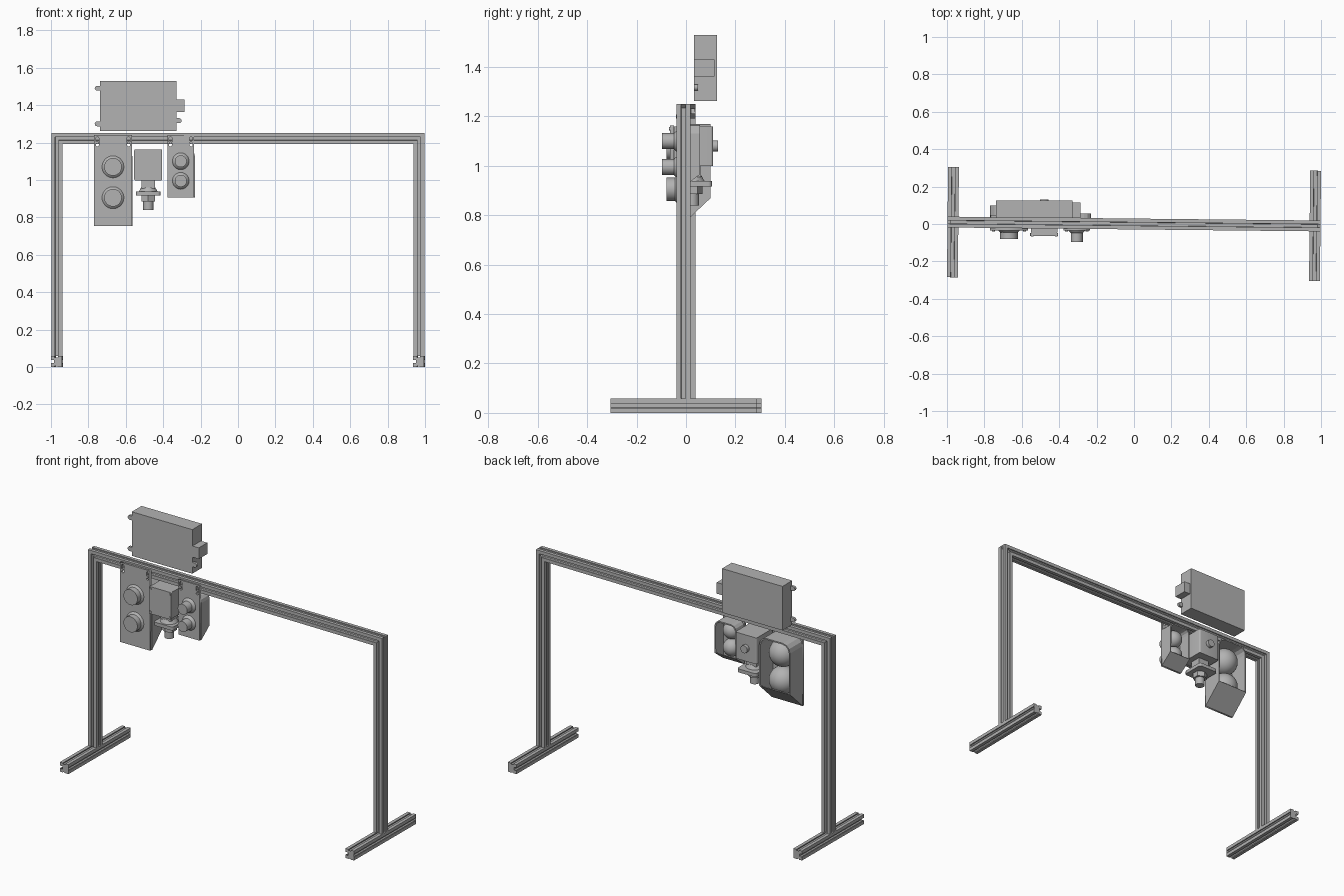
import bpy, bmesh, math
from mathutils import Matrix, Vector

if "Cube" in bpy.data.objects:
    bpy.data.objects.remove(bpy.data.objects["Cube"])

grey = bpy.data.materials.new("light grey metal")
grey.use_nodes = True
COLOUR = (0.45, 0.45, 0.45, 1)
grey.diffuse_color = COLOUR
grey.node_tree.nodes["Principled BSDF"].inputs["Base Color"].default_value = COLOUR

TURN = Matrix.Rotation(math.radians(-0.6), 4, "Z")
ALONG_X = Matrix.Rotation(math.pi / 2, 4, "Y")
ALONG_Y = Matrix.Rotation(-math.pi / 2, 4, "X")


def finish(name, bm, matrix=Matrix(), smooth=False):
    bmesh.ops.recalc_face_normals(bm, faces=bm.faces)
    mesh = bpy.data.meshes.new(name)
    bm.to_mesh(mesh)
    bm.free()
    mesh.transform(matrix)
    mesh.materials.append(grey)
    if smooth:
        mesh.shade_smooth()
        mesh.set_sharp_from_angle(angle=math.radians(35))
    obj = bpy.data.objects.new(name, mesh)
    bpy.context.collection.objects.link(obj)
    return obj


def bevel_along(bm, axis, width, segments=1, test=lambda edge: True):
    edges = [e for e in bm.edges
             if abs((e.verts[0].co - e.verts[1].co).normalized()[axis]) > 0.99 and test(e)]
    bmesh.ops.bevel(bm, geom=edges, offset=width, segments=segments, affect="EDGES", profile=0.5)


def box(name, low, high, round_axis=None, width=0.01):
    bm = bmesh.new()
    bmesh.ops.create_cube(bm, size=1)
    low, high = Vector(low), Vector(high)
    for v in bm.verts:
        v.co = (low + high) / 2 + v.co * (high - low)
    if round_axis is not None:
        bevel_along(bm, round_axis, width, 4)
    return finish(name, bm, smooth=round_axis is not None)


def rod(name, start, radius, length, turn=ALONG_Y, sides=32, taper=1.0):
    bm = bmesh.new()
    bmesh.ops.create_cone(bm, cap_ends=True, segments=sides, radius1=radius,
                          radius2=radius * taper, depth=length)
    move = Matrix.Translation(start) @ turn @ Matrix.Translation((0, 0, length / 2))
    return finish(name, bm, move, sides > 8)


# Slotted aluminium rail: one side of the profile repeated four times
H = 0.029
half_side = [(H, H), (0.009, H), (0.009, H - 0.006), (0.018, H - 0.006), (0.008, 0.012)]
side = half_side + [(-x, y) for x, y in half_side[:0:-1]]


def rail(name, low, high, matrix, low_mitre=0, high_mitre=0):
    bm = bmesh.new()
    profile = []
    for quarter in range(4):
        spin = Matrix.Rotation(quarter * math.pi / 2, 2)
        profile += [spin @ Vector(p) for p in side]
    first = [bm.verts.new((p.x, p.y, low + low_mitre * p.x)) for p in profile]
    last = [bm.verts.new((p.x, p.y, high + high_mitre * p.x)) for p in profile]
    bm.faces.new(first)
    bm.faces.new(last)
    for i in range(len(profile)):
        j = (i + 1) % len(profile)
        bm.faces.new((first[i], first[j], last[j], last[i]))
    ends = [f for f in bm.faces if len(f.verts) > 4]
    bmesh.ops.triangulate(bm, faces=ends)
    return finish(name, bm, TURN @ matrix)


# Gantry frame
SPAN, TOP = 0.968, 1.25
for label, s in (("right", -1), ("left", 1)):
    rail(label + "_foot", -0.295, 0.295, Matrix.Translation((s * SPAN, 0, H)) @ ALONG_Y)
    rail(label + "_post", 2 * H, TOP - H, Matrix.Translation((s * SPAN, 0, 0)), 0, s)
rail("top_beam", -SPAN, SPAN, Matrix.Translation((0, 0, TOP - H)) @ ALONG_X, 1, -1)


# Mounting plate with two slots, drawn as a filled curve
def plate(name, x0, x1, z0, z1, front, thick, slot_inset):
    curve = bpy.data.curves.new(name, "CURVE")
    curve.dimensions = "2D"
    curve.fill_mode = "BOTH"
    curve.extrude = thick / 2
    loops = [[(x0, z0), (x1, z0), (x1, z1), (x0, z1)]]
    for x in (x0 + slot_inset, x1 - slot_inset):
        loop = []
        for i in range(16):
            a = 2 * math.pi * (i + 0.5) / 16
            loop.append((x + 0.008 * math.cos(a),
                         1.205 + math.copysign(0.018, math.sin(a)) + 0.008 * math.sin(a)))
        loops.append(loop)
    for loop in loops:
        spline = curve.splines.new("POLY")
        spline.points.add(len(loop) - 1)
        for point, (x, z) in zip(spline.points, loop):
            point.co = (x, z, 0, 1)
        spline.use_cyclic_u = True
    curve.materials.append(grey)
    obj = bpy.data.objects.new(name, curve)
    obj.rotation_euler.x = math.pi / 2
    obj.location.y = front + thick / 2
    bpy.context.collection.objects.link(obj)


# Open-backed hood with a sloping bottom and cut top corners
def hood(name, x0, x1, z0, z_slope, z1, front, back, corner):
    bm = bmesh.new()
    outline = [(front, z0), (back, z_slope), (back, z1), (front, z1)]
    face = bm.faces.new([bm.verts.new((x0, y, z)) for y, z in outline])
    swept = bmesh.ops.extrude_face_region(bm, geom=[face])["geom"]
    for v in swept:
        if isinstance(v, bmesh.types.BMVert):
            v.co.x = x1
    bevel_along(bm, 1, corner, 3, lambda e: min(v.co.z for v in e.verts) > z1 - 0.001)
    bmesh.ops.recalc_face_normals(bm, faces=bm.faces)
    open_sides = [f for f in bm.faces if abs(f.normal.y) > 0.99]
    bmesh.ops.delete(bm, geom=open_sides, context="FACES")
    obj = finish(name, bm)
    solid = obj.modifiers.new("wall", "SOLIDIFY")
    solid.thickness = 0.008
    solid.offset = -1


def lamp_unit(name, x0, x1, z0, z_slope, z1, back, corner, heights, ball, lens, tip, inset):
    plate(name + "_plate", x0, x1, z0, 1.24, -0.034, 0.012, inset)
    hood(name + "_hood", x0, x1 + 0.004, z0, z_slope, z1, -0.022, back, corner)
    x = (x0 + x1) / 2
    for number, z in enumerate(heights, 1):
        rod(f"{name}_front_barrel_{number}", (x, tip, z), lens, -tip)
        bm = bmesh.new()
        bmesh.ops.create_uvsphere(bm, u_segments=32, v_segments=16, radius=ball)
        finish(f"{name}_ball_{number}", bm, Matrix.Translation((x, ball - 0.06, z)), True)
    for label, bx in (("right", x0 + inset), ("left", x1 - inset)):
        rod(f"{name}_{label}_bolt", (bx, -0.04, 1.2), 0.0075, 0.025, sides=12)


lamp_unit("large_sensor", -0.77, -0.567, 0.755, 0.87, 1.17, 0.1, 0.05,
          (1.07, 0.905), 0.08, 0.047, -0.079, 0.018)
lamp_unit("small_sensor", -0.377, -0.235, 0.905, 0.965, 1.165, 0.056, 0.035,
          (1.1, 0.995), 0.052, 0.032, -0.097, 0.016)

# Junction box with lid, corner screws and rear knob
CX, CY = -0.48, 0.025
box("junction_box", (-0.552, -0.05, 1.0), (-0.408, 0.11, 1.16), 2)
box("junction_lid", (-0.555, -0.065, 0.998), (-0.405, -0.048, 1.163), 1, 0.006)
for sx in (-1, 1):
    for sz in (-1, 1):
        rod("lid_screw", (CX + sx * 0.064, -0.068, 1.08 + sz * 0.07), 0.007, 0.01, sides=12)
rod("rear_knob", (CX, 0.1, 1.08), 0.023, 0.03)

# Probe hanging below the junction box
UP = Matrix()
box("probe_neck", (CX - 0.035, CY - 0.035, 0.955), (CX + 0.035, CY + 0.035, 1.0))
rod("probe_collar", (CX, CY, 0.938), 0.05, 0.022, UP, taper=0.75)
box("probe_flange", (CX - 0.065, CY - 0.06, 0.917), (CX + 0.065, CY + 0.08, 0.938), 2, 0.015)
rod("probe_nut", (CX, CY, 0.885), 0.042, 0.033, UP, 6)
rod("probe_tip", (CX, CY, 0.84), 0.027, 0.05, UP)

# Control box above the beam, with connector and mounting ears
box("control_box", (-0.737, 0.032, 1.262), (-0.33, 0.125, 1.53))
box("control_connector", (-0.335, 0.033, 1.362), (-0.287, 0.115, 1.43))
for x, z, s in ((-0.737, 1.49, -1), (-0.737, 1.3, -1), (-0.33, 1.317, 1)):
    box("ear_tab", (min(x, x + s * 0.016), 0.033, z - 0.013),
        (max(x, x + s * 0.016), 0.048, z + 0.013))
    rod("ear_round", (x + s * 0.016, 0.033, z), 0.013, 0.015, sides=16)
